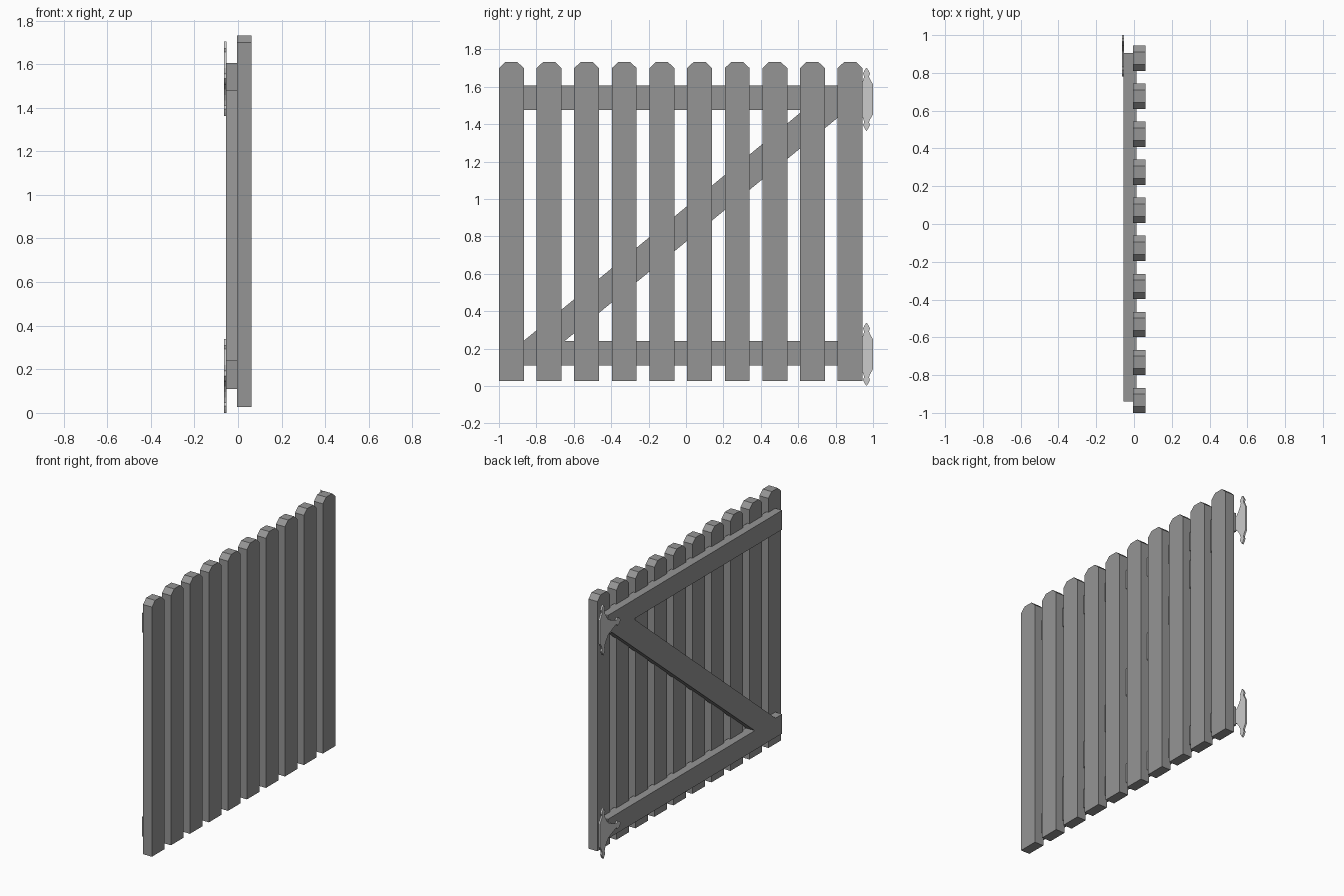
import bpy, bmesh

if "Cube" in bpy.data.objects:
    bpy.data.objects.remove(bpy.data.objects["Cube"])


def material(name, grey):
    m = bpy.data.materials.new(name)
    m.diffuse_color = (grey, grey, grey, 1)
    m.use_nodes = True
    m.node_tree.nodes["Principled BSDF"].inputs["Base Color"].default_value = m.diffuse_color
    return m


wood = material("dark_wood", 0.3)


def plate(name, outline, x0, x1, mat=None):
    """Extrude a (y, z) outline along x from x0 to x1."""
    bm = bmesh.new()
    face = bm.faces.new([bm.verts.new((x0, y, z)) for y, z in outline])
    ext = bmesh.ops.extrude_face_region(bm, geom=[face])
    top = [v for v in ext["geom"] if isinstance(v, bmesh.types.BMVert)]
    bmesh.ops.translate(bm, verts=top, vec=(x1 - x0, 0, 0))
    bmesh.ops.recalc_face_normals(bm, faces=bm.faces)
    me = bpy.data.meshes.new(name)
    bm.to_mesh(me)
    bm.free()
    ob = bpy.data.objects.new(name, me)
    bpy.context.collection.objects.link(ob)
    if mat:
        me.materials.append(mat)
    return ob


# Pickets with clipped tops
W = 0.133
for i in range(10):
    y = -1.0 + i * 0.2012
    plate(f"picket_{i + 1}",
          [(y, 0.027), (y + W, 0.027), (y + W, 1.70), (y + W - 0.034, 1.732),
           (y + 0.034, 1.732), (y, 1.70)], -0.004, 0.062, wood)

# Horizontal rails
for name, z0, z1 in (("bottom_rail", 0.11, 0.24), ("top_rail", 1.477, 1.606)):
    plate(name, [(-0.94, z0), (0.905, z0), (0.905, z1), (-0.94, z1)],
          -0.055, 0.012, wood)

# Diagonal brace between the rails
plate("diagonal_brace",
      [(-0.87, 0.24), (-0.65, 0.24), (0.863, 1.477), (0.63, 1.477)],
      -0.055, 0.012, wood)

# Ornate hinges: upper half outline (y, dz), mirrored about the arm axis
half = [(1.0, 0.08), (0.985, 0.105), (0.978, 0.122), (0.984, 0.138),
        (0.975, 0.155), (0.965, 0.170), (0.955, 0.155), (0.946, 0.138),
        (0.953, 0.122), (0.946, 0.10), (0.932, 0.075), (0.912, 0.05),
        (0.87, 0.03), (0.83, 0.014), (0.815, 0.026), (0.797, 0.018)]
for name, zc in (("lower_hinge", 0.17), ("upper_hinge", 1.533)):
    outline = [(y, zc + d) for y, d in half] + [(0.78, zc)]
    outline += [(y, zc - d) for y, d in reversed(half)]
    plate(name, outline, -0.064, -0.052)
